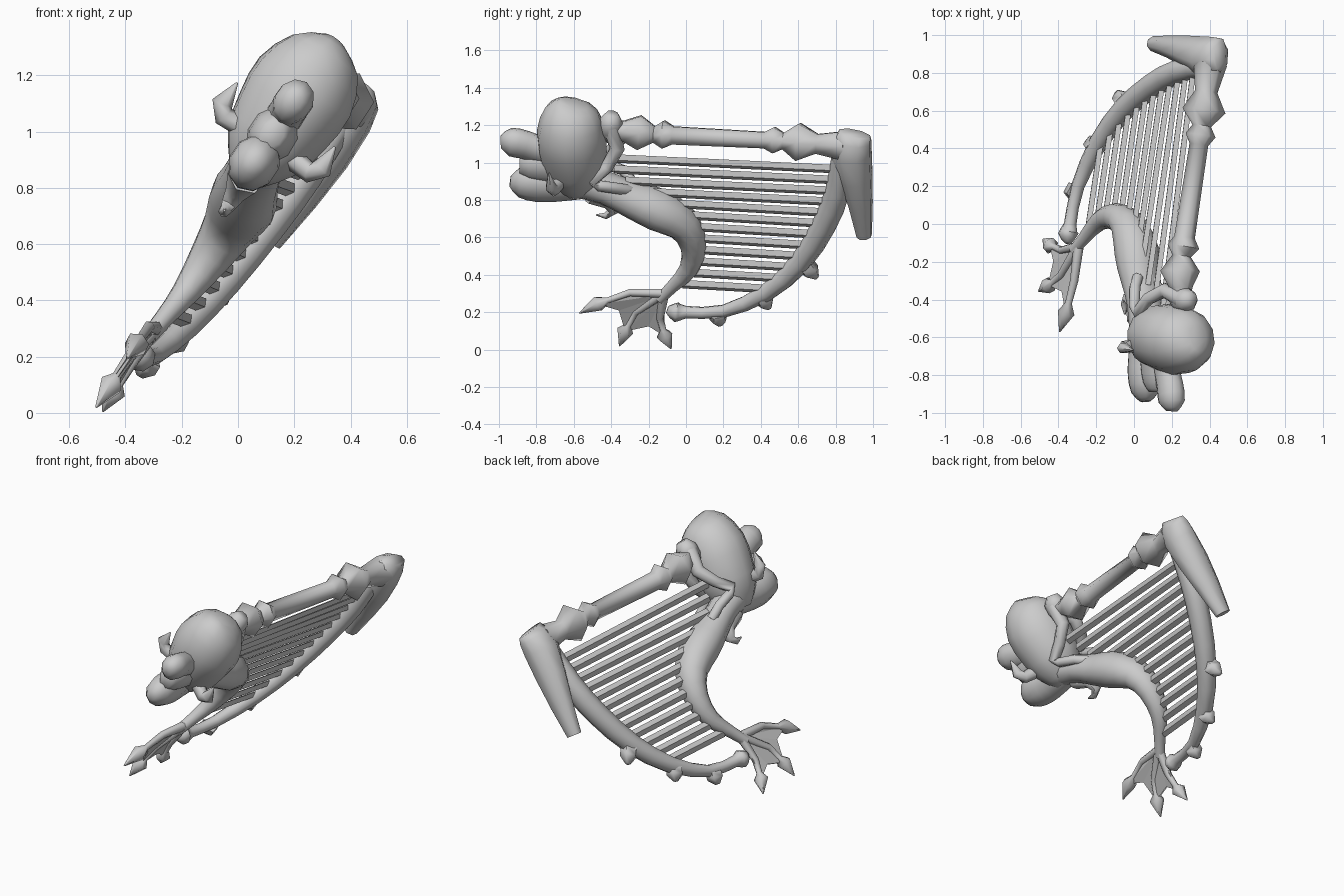
import bpy, bmesh, math
from mathutils import Vector

# The whole harp lies in one tilted plane: x = A + B*z + C*y, bending slightly at the head end
A, B, C = -0.469, 0.655, 0.187
N = Vector((1, -C, -B)).normalized()


def P(y, z, off=0.0):
    return Vector((A + B * z + C * y + 0.17 * max(0, -y - 0.25), y, z)) + N * off


def finish(name, bm, smooth=40):
    bmesh.ops.recalc_face_normals(bm, faces=bm.faces)
    me = bpy.data.meshes.new(name)
    bm.to_mesh(me)
    bm.free()
    ob = bpy.data.objects.new(name, me)
    bpy.context.collection.objects.link(ob)
    if smooth:
        bpy.ops.object.select_all(action='DESELECT')
        ob.select_set(True)
        bpy.context.view_layer.objects.active = ob
        bpy.ops.object.shade_smooth_by_angle(angle=math.radians(smooth))
    return ob


def spline(rows, steps):
    out, n = [], len(rows)
    for i in range(n - 1):
        p = [rows[max(0, i - 1)], rows[i], rows[i + 1], rows[min(n - 1, i + 2)]]
        for s in range(steps):
            t = s / steps
            out.append([0.5 * (2 * b + (c - a) * t + (2 * a - 5 * b + 4 * c - d) * t * t
                               + (3 * b - a - 3 * c + d) * t ** 3) for a, b, c, d in zip(*p)])
    return out + [rows[-1]]


def loft(name, rows, sides=6, steps=1, ref=N, smooth=62, phase=0.0):
    """rows: (y, z, offset from plane, radius in plane, radius across plane)"""
    rows = spline(rows, steps)
    pts = [P(*r[:3]) for r in rows]
    bm = bmesh.new()
    rings = []
    for i, p in enumerate(pts):
        t = (pts[min(i + 1, len(pts) - 1)] - pts[max(i - 1, 0)]).normalized()
        u = t.cross(ref).normalized()
        v = u.cross(t).normalized()
        ring = []
        for k in range(sides):
            a = 2 * math.pi * k / sides + phase
            ring.append(bm.verts.new(p + u * math.cos(a) * max(rows[i][3], .002)
                                     + v * math.sin(a) * max(rows[i][4], .002)))
        rings.append(ring)
    for a, b in zip(rings, rings[1:]):
        for k in range(sides):
            j = (k + 1) % sides
            bm.faces.new((a[k], a[j], b[j], b[k]))
    bm.faces.new(rings[0])
    bm.faces.new(rings[-1])
    return finish(name, bm, smooth)


def rnd(rows, k=1.0):
    return [(y, z, 0, r, r * k) for y, z, r in rows]


def interp(table, z):
    for (z0, y0), (z1, y1) in zip(table, table[1:]):
        if z <= z0 and z >= z1 - 1e-6:
            return y0 + (y1 - y0) * (z0 - z) / (z0 - z1)
    return table[-1][1]


# Beaded pillar
loft("pillar", rnd([(-.42, 1.18, .05), (-.34, 1.17, .06), (-.25, 1.16, .105), (-.17, 1.15, .05),
                    (-.12, 1.15, .085), (-.07, 1.145, .055), (.42, 1.12, .05), (.47, 1.12, .08),
                    (.52, 1.115, .05), (.6, 1.11, .115), (.7, 1.1, .06), (.85, 1.09, .09)]), 6)

# Tapered head block at the far end
loft("end_block", [(.9, 1.155, 0, .09, .04), (.895, 1.125, 0, .1, .08), (.885, 1.05, 0, .112, .1),
                   (.91, .92, 0, .09, .1), (.935, .77, 0, .065, .08),
                   (.953, .61, 0, .042, .05)], 8, phase=math.pi / 8)

# Curved lower bow and its knobs
loft("bow", rnd([(.83, 1.05, .05), (.81, .85, .066), (.735, .66, .066), (.61, .465, .06),
                 (.43, .305, .05), (.2, .205, .036), (0, .2, .034), (-.05, .2, .055),
                 (-.1, .215, .02)]), 8, 2)
for y, z, dy, dz in [(.64, .45, .05, -.055), (.41, .28, .03, -.05), (.17, .19, .01, -.05)]:
    loft("bow_knob", rnd([(y, z, .05), (y + dy * .6, z + dz * .6, .05),
                          (y + dy * 1.2, z + dz * 1.2, .015)]), 5)

# Strings
near = [(1.03, -.45), (.9, -.32), (.82, -.12), (.74, .0), (.6, .05), (.5, .05), (.35, -.02)]
far = [(.97, .8), (.8, .78), (.65, .72), (.5, .62), (.32, .42)]
for i in range(12):
    t = i / 11
    z0, z1 = 1.025 - .675 * t, .965 - .64 * t
    loft("string", [(interp(near, z0), z0, 0, .027, .016),
                    (interp(far, z1), z1, 0, .027, .016)], 4, smooth=0)

# Creature torso tapering to the ankle
loft("torso", [(-.14, .27, 0, .03, .03), (-.07, .34, 0, .035, .035), (.015, .43, 0, .052, .05),
               (.04, .55, 0, .07, .075), (-.01, .67, .005, .092, .1), (-.15, .76, .02, .112, .125),
               (-.3, .82, .02, .095, .11), (-.43, .87, .01, .085, .1), (-.58, .91, 0, .1, .1)], 12, 2)

# Skull dome
loft("skull", [(-.6, 1.315, 0, .08, .05), (-.61, 1.27, 0, .145, .14), (-.615, 1.16, 0, .185, .195),
               (-.6, 1.04, 0, .18, .185), (-.59, .93, 0, .15, .15), (-.58, .84, 0, .07, .07)], 12, 2)

# Face: bulbous nose, filled muzzle and chin
loft("nose", rnd([(-.66, 1.07, .1), (-.78, 1.07, .08), (-.86, 1.095, .08), (-.94, 1.11, .08),
                  (-.99, 1.11, .035)], .85), 10, 2)
loft("jaw", rnd([(-.56, .9, .1), (-.7, .885, .1), (-.8, .89, .105), (-.89, .895, .085),
                 (-.94, .9, .03)], .85), 10, 2)
loft("muzzle", rnd([(-.6, 1.0, .13), (-.74, .99, .11), (-.84, .99, .09), (-.89, .99, .05)], .8), 10, 2)

# Hooked beard under the chin
loft("beard", rnd([(-.5, .84, .07), (-.41, .79, .045), (-.39, .74, .03), (-.43, .715, .02),
                   (-.48, .72, .004)]), 6)

# Ears and arms on both sides of the plane
for s in (1, -1):
    loft("ear", [(-.66, .96, .11 * s, .04, .04), (-.68, .955, .185 * s, .038, .035),
                 (-.69, .985, .215 * s, .038, .03), (-.7, 1.06, .21 * s, .004, .004)], 6,
         ref=Vector((0, 1, 0)))
    loft("arm", [(-.4, 1.2, .015 * s, .05, .05), (-.36, 1.1, .05 * s, .04, .04),
                 (-.41, 1.02, .09 * s, .034, .034), (-.49, .96, .11 * s, .034, .034),
                 (-.45, .935, .11 * s, .03, .03), (-.35, .91, .09 * s, .03, .03),
                 (-.29, .87, .04 * s, .03, .03)], 8)
loft("hands", rnd([(-.41, 1.12, .03), (-.41, 1.17, .06), (-.4, 1.22, .065), (-.395, 1.26, .035)]), 8)

# Webbed foot: three clawed toes
toes = [[(-.1, .3), (-.3, .305), (-.47, .245), (-.57, .195)],
        [(-.12, .3), (-.27, .2), (-.325, .1), (-.355, .02)],
        [(-.12, .29), (-.14, .17), (-.115, .075), (-.08, .005)]]
for (a, b, c, d) in toes:
    m = (b[0] * .3 + c[0] * .7, b[1] * .3 + c[1] * .7)
    loft("toe", rnd([(*a, .028), (*b, .022), (*m, .018), (*c, .045), (*d, .004)]), 6)
for t0, t1 in zip(toes, toes[1:]):
    bm = bmesh.new()
    mid = ((t0[2][0] + t1[2][0]) / 2 * .9, (t0[2][1] + t1[2][1]) / 2 + .04)
    for off in (.006, -.006):
        vs = [bm.verts.new(P(*q, off)) for q in (t0[0], t0[1], t0[2], mid, t1[2], t1[1])]
        for i in range(1, 5):
            bm.faces.new((vs[0], vs[i], vs[i + 1]))
    finish("web", bm, 0)
